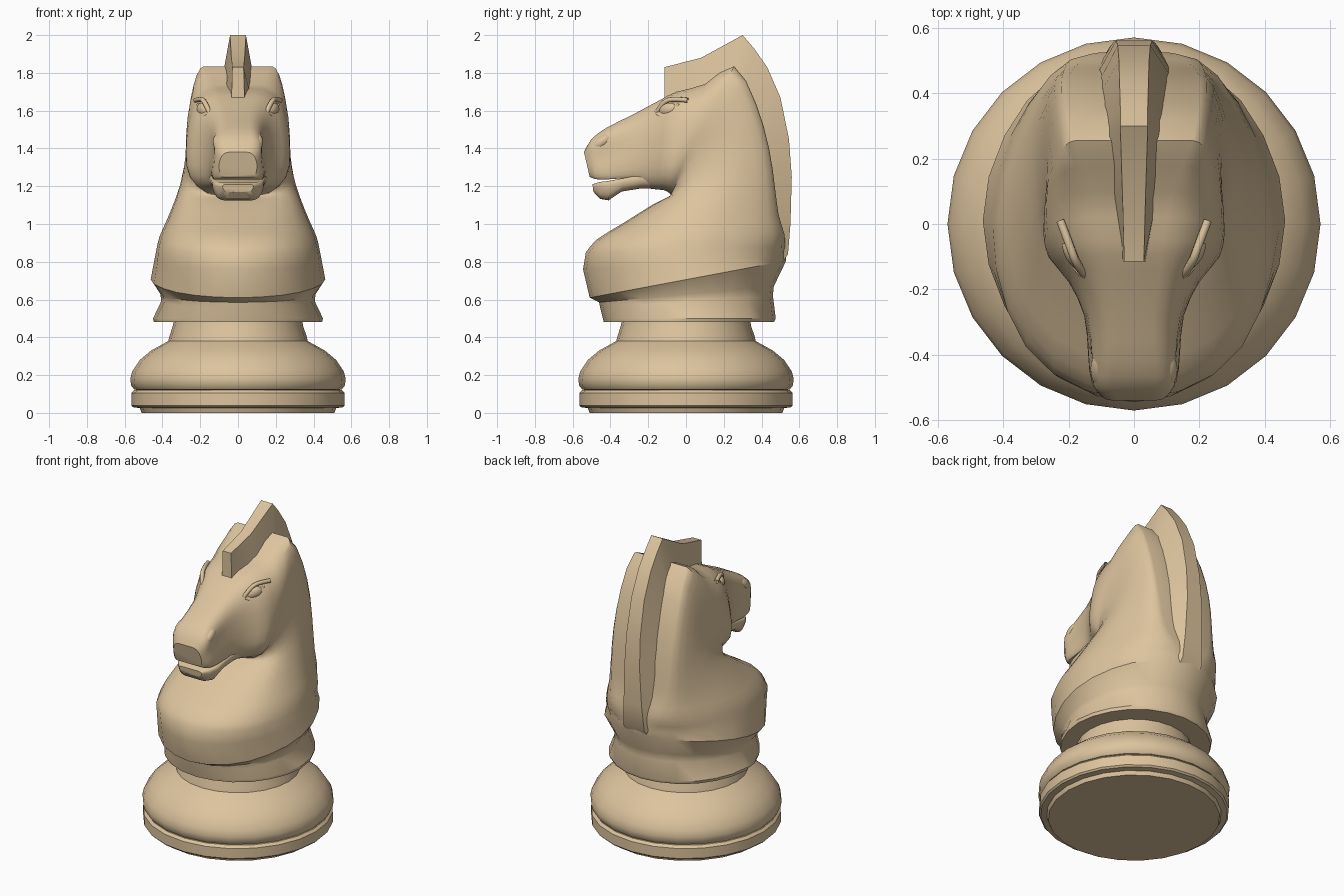
import bpy, bmesh, math

if "Cube" in bpy.data.objects:
    bpy.data.objects.remove(bpy.data.objects["Cube"])

wood = bpy.data.materials.new("tan wood")
wood.diffuse_color = (0.72, 0.55, 0.34, 1)
wood.use_nodes = True
wood.node_tree.nodes["Principled BSDF"].inputs["Base Color"].default_value = wood.diffuse_color


def finish(obj, angle=35):
    obj.data.materials.append(wood)
    bpy.ops.object.select_all(action='DESELECT')
    obj.select_set(True)
    bpy.context.view_layer.objects.active = obj
    bpy.ops.object.shade_smooth_by_angle(angle=math.radians(angle))
    return obj


def loft(name, rings, angle=35):
    """Skin a list of closed rings and cap both ends."""
    bm = bmesh.new()
    vs = [[bm.verts.new(p) for p in r] for r in rings]
    n = len(rings[0])
    for a, b in zip(vs, vs[1:]):
        for i in range(n):
            j = (i + 1) % n
            bm.faces.new((a[i], a[j], b[j], b[i]))
    bm.faces.new(vs[0])
    bm.faces.new(vs[-1])
    bmesh.ops.remove_doubles(bm, verts=bm.verts, dist=0.0005)
    bmesh.ops.recalc_face_normals(bm, faces=bm.faces)
    me = bpy.data.meshes.new(name)
    bm.to_mesh(me)
    bm.free()
    obj = bpy.data.objects.new(name, me)
    bpy.context.collection.objects.link(obj)
    return finish(obj, angle)


def spline(rows, steps):
    """Catmull-Rom through rows of numbers."""
    first = [2 * a - b for a, b in zip(rows[0], rows[1])]
    last = [2 * a - b for a, b in zip(rows[-1], rows[-2])]
    p = [first] + [list(r) for r in rows] + [last]
    out = []
    for i in range(1, len(p) - 2):
        for s in range(steps):
            t = s / steps
            out.append([0.5 * (2 * b + (c - a) * t + (2 * a - 5 * b + 4 * c - d) * t * t
                               + (3 * b - a - 3 * c + d) * t ** 3)
                        for a, b, c, d in zip(p[i - 1], p[i], p[i + 1], p[i + 2])])
    return out + [list(rows[-1])]


def section(row):
    """Symmetric ring from (ya, za, yb, zb, five half widths from a to b)."""
    ya, za, yb, zb = row[:4]
    widths = [max(0, w[0]) for w in spline([[w] for w in row[4:]], 3)]
    half = []
    for i, w in enumerate(widths):
        t = (1 - math.cos(math.pi * i / 12)) / 2
        half.append((w, ya + (yb - ya) * t, za + (zb - za) * t))
    return half + [(-x, y, z) for x, y, z in reversed(half)]


def round_row(ya, za, yb, zb, w):
    return [ya, za, yb, zb, 0, w * 0.707, w, w * 0.707, 0]


# Turned base and collar
def turned(name, profile):
    loft(name, [[(r * math.cos(math.tau * i / 24), r * math.sin(math.tau * i / 24), z)
                 for i in range(24)] for r, z in profile], 32)


turned("foot_ring", [(0.51, 0), (0.52, 0.025), (0.555, 0.03), (0.565, 0.04),
                     (0.565, 0.105), (0.55, 0.12), (0.53, 0.122)])
turned("base_bulge", [(0.53, 0.12), (0.55, 0.125), (0.566, 0.145), (0.57, 0.18), (0.56, 0.22),
                      (0.52, 0.28), (0.46, 0.33), (0.37, 0.38), (0.36, 0.385)])
turned("collar", [(0.37, 0.375), (0.365, 0.40), (0.345, 0.46), (0.34, 0.49)])

# Head, neck and chest: sections fan from the muzzle round the throat to the chest
head = [
    (-.51, 1.25, -.54, 1.38, .08, .095, .10, .085, .05),
    (-.475, 1.237, -.50, 1.45, .115, .13, .125, .12, .07),
    (-.40, 1.237, -.42, 1.51, .13, .14, .13, .12, .06),
    (-.28, 1.24, -.28, 1.58, .13, .15, .15, .13, .06),
    (-.20, 1.19, -.14, 1.655, .10, .18, .20, .17, .08),
    (-.12, 1.18, -.05, 1.70, .12, .245, .26, .215, .09),
    (-.09, 1.165, .10, 1.74, .12, .255, .275, .235, .12),
    (-.08, 1.155, .255, 1.835, .12, .25, .27, .235, .18),
    (-.085, 1.15, .37, 1.64, .12, .25, .27, .25, .20),
    (-.10, 1.14, .44, 1.40, .11, .26, .29, .26, .20),
    (-.18, 1.10, .47, 1.20, .08, .28, .325, .27, .19),
    (-.34, 1.00, .49, 1.05, .06, .30, .375, .29, .17),
    (-.47, .92, .52, .95, .06, .32, .415, .31, .13),
    (-.53, .85, .525, .88, .03, .33, .432, .32, .08),
]
chest = [round_row(*r) for r in [
    (-.545, .76, .53, .835, .445), (-.51, .61, .53, .805, .462),
    (-.46, .585, .465, .67, .41), (-.455, .56, .46, .62, .407),
    (-.44, .50, .475, .50, .45), (-.435, .48, .465, .48, .445)]]
loft("head_and_chest", [section(r) for r in spline(head, 2) + chest])

# Lower jaw, with the mouth slit left above it
jaw = [(-.49, 1.17, -.495, 1.21, .04, .07, .08, .08, .06),
       (-.455, 1.133, -.46, 1.222, .06, .095, .11, .115, .10),
       (-.41, 1.125, -.41, 1.228, .07, .11, .13, .135, .12),
       (-.34, 1.172, -.33, 1.243, .08, .12, .138, .14, .13),
       (-.24, 1.188, -.22, 1.27, .08, .13, .15, .15, .14),
       (-.12, 1.185, -.10, 1.30, .08, .15, .18, .18, .15)]
loft("lower_jaw", [section(r) for r in jaw])

# Mane crest: outer point, inner point, outer and inner half widths
mane = [(-.115, 1.83, -.115, 1.64, .03, .035), (.08, 1.88, .08, 1.66, .035, .07),
        (.30, 2.00, .24, 1.68, .042, .10), (.36, 1.93, .27, 1.62, .042, .11),
        (.43, 1.83, .31, 1.54, .044, .12), (.50, 1.67, .36, 1.42, .046, .125),
        (.545, 1.45, .39, 1.30, .05, .13), (.56, 1.25, .41, 1.15, .055, .14),
        (.553, 1.0, .41, .98, .065, .15), (.54, .84, .41, .84, .075, .15),
        (.46, .72, .38, .76, .08, .14)]
loft("mane", [[(wo, yo, zo), (wi, yi, zi), (-wi, yi, zi), (-wo, yo, zo)]
              for yo, zo, yi, zi, wo, wi in mane], 30)


# Eyes, lids and nostrils on both sides
def ball(name, loc, size, rot):
    bpy.ops.mesh.primitive_uv_sphere_add(segments=16, ring_count=10, location=loc, rotation=rot)
    obj = bpy.context.object
    obj.name = name
    obj.scale = size
    finish(obj, 60)


def ridge(name, points, radius):
    cu = bpy.data.curves.new(name, 'CURVE')
    cu.dimensions = '3D'
    cu.bevel_depth = radius
    cu.bevel_resolution = 2
    cu.resolution_u = 5
    sp = cu.splines.new('NURBS')
    sp.points.add(len(points) - 1)
    for pt, co in zip(sp.points, points):
        pt.co = (*co, 1)
    sp.use_endpoint_u = True
    sp.order_u = 3
    obj = bpy.data.objects.new(name, cu)
    bpy.context.collection.objects.link(obj)
    cu.materials.append(wood)


for s, side in ((1, "right"), (-1, "left")):
    ball("eye_" + side, (s * .183, -.095, 1.605), (.026, .055, .035),
         (math.radians(14), 0, s * math.radians(-32)))
    ridge("upper_lid_" + side, [(s * .15, -.155, 1.59), (s * .175, -.125, 1.645),
                                (s * .195, -.07, 1.665), (s * .225, .01, 1.655)], .013)
    ridge("lower_lid_" + side, [(s * .16, -.155, 1.585), (s * .20, -.11, 1.555),
                                (s * .215, -.06, 1.58), (s * .21, -.04, 1.635)], .009)
    ball("nostril_" + side, (s * .105, -.445, 1.435), (.028, .06, .03),
         (math.radians(35), 0, 0))
